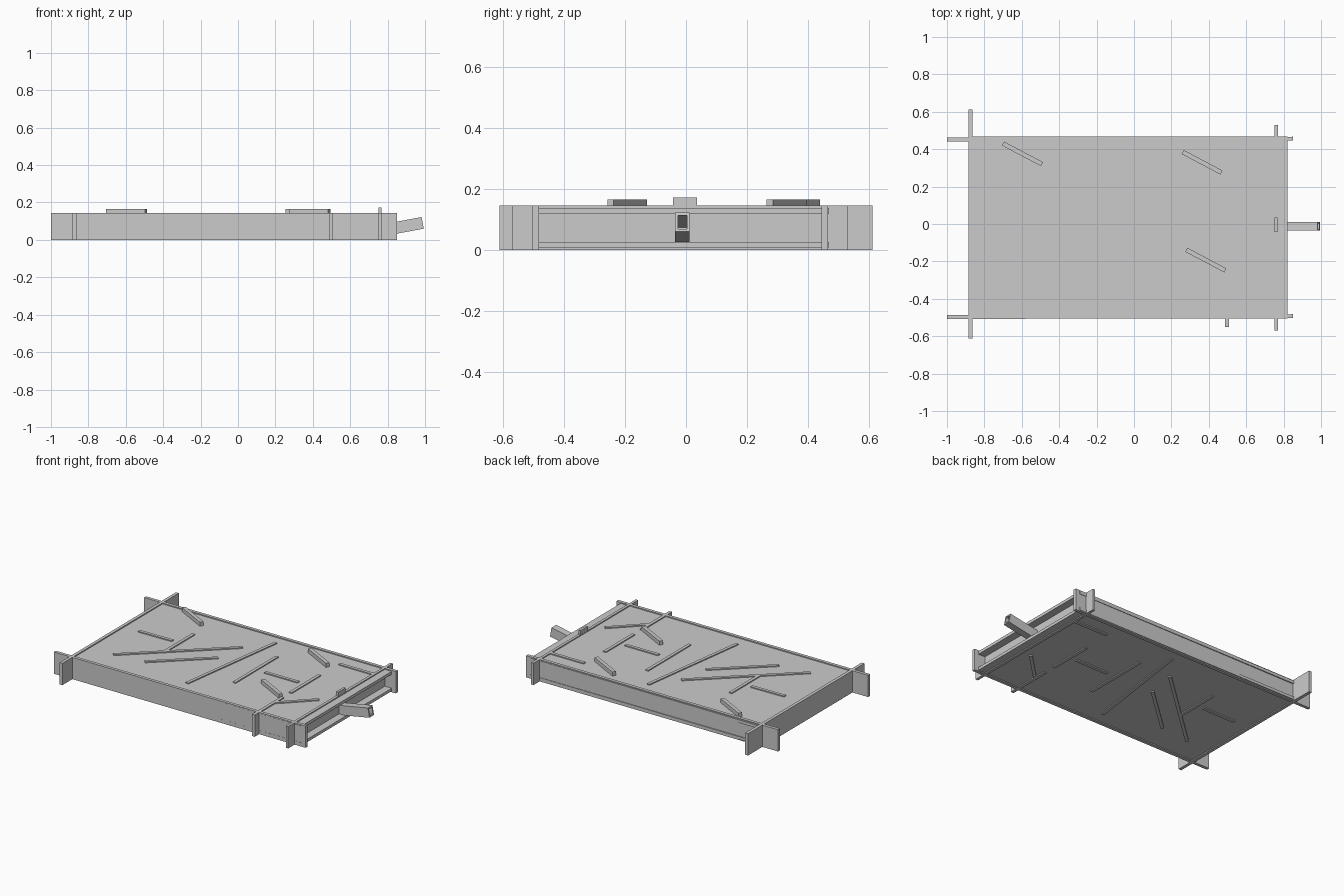
import bpy, bmesh, math
from mathutils import Matrix, Vector

if "Cube" in bpy.data.objects:
    bpy.data.objects.remove(bpy.data.objects["Cube"])

H, T = 0.145, 0.021   # board height and thickness


def box(name, lo, hi, matrix=None):
    lo, hi = Vector(lo), Vector(hi)
    bm = bmesh.new()
    bmesh.ops.create_cube(bm, size=1)
    size = hi - lo
    bmesh.ops.transform(bm, verts=bm.verts,
                        matrix=Matrix.Translation((lo + hi) / 2) @ Matrix.Diagonal((*size, 1)))
    me = bpy.data.meshes.new(name)
    bm.to_mesh(me)
    bm.free()
    ob = bpy.data.objects.new(name, me)
    bpy.context.collection.objects.link(ob)
    if matrix:
        ob.matrix_world = matrix
    return ob


def board(name, a, b, z0=0.0, t=T):
    """Upright board between two plan points."""
    a, b = Vector(a), Vector(b)
    d = b - a
    m = Matrix.Translation((a.x, a.y, z0)) @ Matrix.Rotation(math.atan2(d.y, d.x), 4, 'Z')
    return box(name, (0, -t / 2, 0), (d.length, t / 2, H), m)


# Upper and lower panels
box("upper_panel", (-0.88, -0.505, 0.118), (0.82, 0.469, 0.138))
box("lower_panel", (-0.88, -0.505, 0.007), (0.82, 0.469, 0.026))

# Frame boards, crossing at the corners
board("front_frame", (-1, -0.497), (0.85, -0.493))
board("back_frame", (-1, 0.451), (0.85, 0.456))
board("left_frame", (-0.875, -0.612), (-0.875, 0.612))
board("right_frame", (0.76, -0.57), (0.76, 0.53), t=0.018)

# Divider boards passing through both panels
dividers = [
    ((-0.755, 0.037), (-0.51, 0.042)), ((-0.46, 0.19), (-0.46, -0.11)),
    ((-0.69, -0.325), (-0.11, 0.205)), ((-0.475, -0.30), (-0.145, 0.0)),
    ((-0.092, -0.405), (0.017, 0.375)), ((0.137, 0.215), (0.137, -0.235)),
    ((0.205, -0.008), (0.45, -0.008)), ((0.498, 0.145), (0.498, -0.16)),
    ((0.498, -0.24), (0.498, -0.55)), ((0.508, -0.325), (0.695, -0.14)),
    ((0.505, 0.345), (0.76, 0.345)),
]
for i, (a, b) in enumerate(dividers):
    board(f"divider_{i + 1}", a, b)

# Slanted dividers standing slightly higher
for i, (x, y) in enumerate([(-0.70, 0.43), (0.26, 0.385), (0.28, -0.138)]):
    board(f"raised_divider_{i + 1}", (x, y), (x + 0.208, y - 0.11), z0=0.02, t=0.024)

# Small tab on the right frame
box("top_tab", (0.752, -0.042, 0.10), (0.768, 0.036, 0.172))

# Hollow square handle tilted upwards
tilt = Matrix.Translation((0.766, -0.012, 0.018)) @ Matrix.Rotation(-math.radians(10.5), 4, 'Y')
L, W, HH, w = 0.231, 0.024, 0.063, 0.009
box("handle_bottom", (0, -W, 0), (L, W, w), tilt)
box("handle_top", (0, -W, HH - w), (L, W, HH), tilt)
for name, s in (("handle_side_front", -1), ("handle_side_back", 1)):
    y0, y1 = sorted((s * W, s * (W - w)))
    box(name, (0, y0, w), (L, y1, HH - w), tilt)
